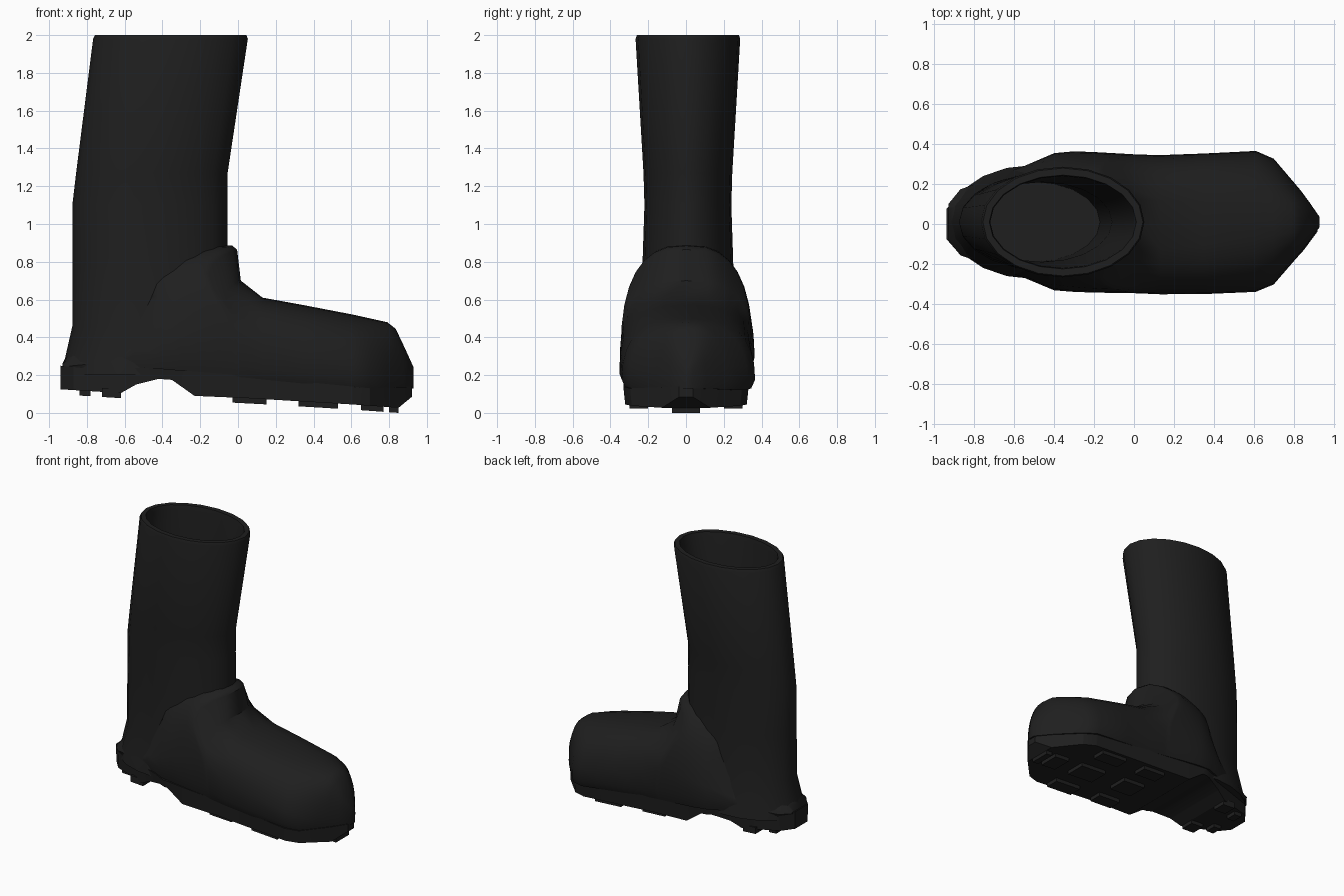
import bpy, bmesh, math

cube = bpy.data.objects.get("Cube")
if cube:
    bpy.data.objects.remove(cube, do_unlink=True)

rubber = bpy.data.materials.new("black rubber")
rubber.use_nodes = True
COLOR = (0.0135, 0.0135, 0.0135, 1)
rubber.diffuse_color = COLOR
rubber.node_tree.nodes["Principled BSDF"].inputs["Base Color"].default_value = COLOR


def loft(name, rings, angle):
    """Skin a list of equal-length point rings and cap both ends."""
    bm = bmesh.new()
    loops = [[bm.verts.new(p) for p in ring] for ring in rings]
    n = len(loops[0])
    for a, b in zip(loops, loops[1:]):
        for i in range(n):
            j = (i + 1) % n
            bm.faces.new((a[i], a[j], b[j], b[i]))
    bm.faces.new(loops[0])
    bm.faces.new(loops[-1])
    bmesh.ops.recalc_face_normals(bm, faces=bm.faces)
    mesh = bpy.data.meshes.new(name)
    bm.to_mesh(mesh)
    bm.free()
    obj = bpy.data.objects.new(name, mesh)
    bpy.context.collection.objects.link(obj)
    mesh.materials.append(rubber)
    bpy.ops.object.select_all(action='DESELECT')
    obj.select_set(True)
    bpy.context.view_layer.objects.active = obj
    bpy.ops.object.shade_smooth_by_angle(angle=math.radians(angle))
    return obj


def lerp(table, x):
    """Read a piecewise linear profile."""
    for (xa, va), (xb, vb) in zip(table, table[1:]):
        if x <= xb:
            return va + (vb - va) * max(0, x - xa) / (xb - xa)
    return table[-1][1]


def ellipse(z, back, front, half):
    """Horizontal ring of the leg."""
    cx, rx, sides = (back + front) / 2, (front - back) / 2, 20
    return [(cx + rx * math.cos(math.tau * i / sides),
             0.01 + half * math.sin(math.tau * i / sides), z) for i in range(sides)]


# Shaft: outside going up, rim, then the inside going down to the insole
shaft_profile = [  # height, back x, front x, half width
    (0.2, -0.93, -0.08, 0.285), (0.27, -0.92, -0.07, 0.275),
    (0.46, -0.877, -0.055, 0.245), (0.8, -0.877, -0.055, 0.24),
    (1.1, -0.877, -0.055, 0.23), (1.27, -0.857, -0.055, 0.235),
    (1.98, -0.767, 0.052, 0.277), (2.0, -0.757, 0.045, 0.27),
    (2.0, -0.725, 0.012, 0.235), (1.97, -0.72, 0.005, 0.23),
    (1.27, -0.81, -0.11, 0.2), (0.5, -0.83, -0.17, 0.2)]
loft("shaft", [ellipse(*row) for row in shaft_profile], 40)

# Shared sole lines along the length of the boot
welt = [(-0.94, 0.25), (-0.75, 0.23), (-0.47, 0.24), (0, 0.2), (0.7, 0.13), (0.93, 0.14)]
tread_base = [(-0.94, 0.125), (-0.62, 0.105), (-0.54, 0.15), (-0.42, 0.18), (-0.35, 0.175),
              (-0.23, 0.09), (0.05, 0.078), (0.6, 0.045), (0.85, 0.027), (0.92, 0.085)]
half_width = [(-0.94, 0.08), (-0.87, 0.165), (-0.55, 0.28), (-0.38, 0.352), (-0.2, 0.352),
              (0.05, 0.347), (0.3, 0.352), (0.61, 0.353), (0.7, 0.315), (0.85, 0.14),
              (0.93, 0.025)]
center = [(-0.94, 0.008), (-0.3, 0.012), (0.2, -0.006), (0.61, 0.013), (0.93, 0.01)]

# Foot upper: arched sections from heel to toe, rising to a tongue whose flanks sweep back
ARC = 16
foot_sections = [  # x, top height, roundness, sweep of the flanks
    (-0.93, 0.26, 1, 0), (-0.87, 0.38, 1.8, 0), (-0.7, 0.6, 2, 0), (-0.55, 0.9, 1.8, 0),
    (-0.4, 0.92, 1.2, 0.03), (-0.3, 0.9, 1, 0.05), (-0.2, 0.895, 0.87, 0.08),
    (-0.1, 0.89, 0.77, 0.12), (-0.03, 0.885, 0.75, 0.15), (-0.005, 0.865, 0.73, 0.15),
    (0.015, 0.7, 0.65, 0.08), (0.13, 0.61, 0.65, 0), (0.35, 0.57, 0.72, 0),
    (0.61, 0.52, 0.85, 0), (0.7, 0.5, 0.88, 0), (0.79, 0.48, 0.85, 0),
    (0.835, 0.445, 0.8, 0), (0.88, 0.35, 0.7, 0), (0.93, 0.24, 0.6, 0)]
rings = []
for x, top, power, sweep in foot_sections:
    w, low, mid = lerp(half_width, x), lerp(welt, x) - 0.01, lerp(center, x)
    base = low + (top - low) * 0.12
    ring = [(x, mid - 0.94 * w, low), (x, mid + 0.94 * w, low)]
    for i in range(ARC + 1):
        c, s = math.cos(math.pi * i / ARC), max(0, math.sin(math.pi * i / ARC))
        ring.append((x - sweep * 4 * c * c * s * s,
                     mid + math.copysign(w * abs(c) ** power, c),
                     base + (top - base) * s ** power))
    rings.append(ring)
foot = loft("foot_upper", rings, 40)

# Hollow the upper where the leg opening runs through it
cutter = loft("leg_opening_cutter", [ellipse(0.45, -0.86, -0.09, 0.218),
                                     ellipse(1.3, -0.86, -0.09, 0.218)], 40)
cutter.hide_render = True
bpy.context.view_layer.objects.active = foot
cut = foot.modifiers.new("leg opening", 'BOOLEAN')
cut.operation = 'DIFFERENCE'
cut.solver = 'EXACT'
cut.object = cutter
bpy.ops.object.modifier_apply(modifier=cut.name)
bpy.data.objects.remove(cutter, do_unlink=True)

# Sole: a slab with a raised arch and heel
stations = sorted({x for table in (welt, tread_base, half_width) for x, v in table if x < 0.925})
rings = []
for x in stations:
    w = lerp(half_width, x) * 0.94
    top, low = lerp(welt, x), lerp(tread_base, x)
    rings.append([(x, -w, top), (x, w, top), (x, w * 0.97, low), (x, -w * 0.97, low)])
loft("sole", rings, 25)


# Tread blocks under heel and forefoot
def tread(name, x0, x1, y0, y1):
    rings = []
    for x in (x0, x1):
        z = lerp(tread_base, x)
        rings.append([(x, y0, z + 0.02), (x, y1, z + 0.02),
                      (x, y1, z - 0.027), (x, y0, z - 0.027)])
    loft(name, rings, 20)


for x0, x1, inner, outer in [(-0.84, -0.78, 0.07, 0.15), (-0.72, -0.62, 0.12, 0.22),
                             (-0.03, 0.15, 0.19, 0.29), (0.32, 0.53, 0.2, 0.3)]:
    tread("left_tread", x0, x1, inner, outer)
    tread("right_tread", x0, x1, -outer, -inner)
for x0, x1 in [(-0.03, 0.15), (0.32, 0.53), (0.65, 0.77), (0.8, 0.85)]:
    tread("middle_tread", x0, x1, -0.075, 0.075)
